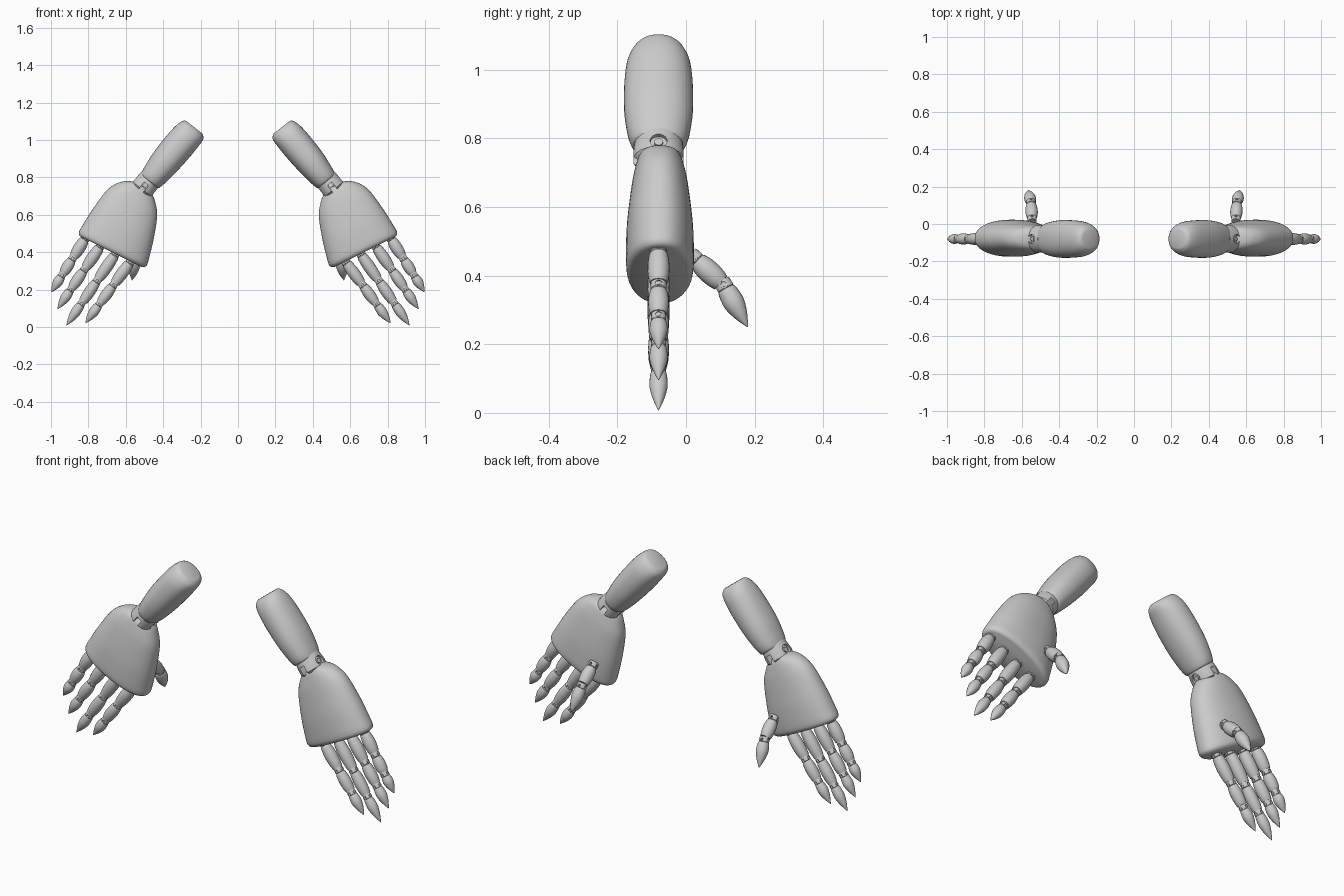
import bpy, bmesh
from math import sin, cos, pi, radians
from mathutils import Matrix, Vector

if "Cube" in bpy.data.objects:
    bpy.data.objects.remove(bpy.data.objects["Cube"])

Y = Vector((0, 1, 0))


def frame(loc, d, a, e):
    # local x = hinge/width, y = depth, z = along the limb
    m = Matrix((a, e, d)).transposed().to_4x4()
    m.translation = Vector(loc)
    return m


def flat_frame(x, z, y, d):
    d = Vector(d).normalized()
    return frame((x, y, z), d, Vector((-d.z, 0, d.x)), Y)


def make(name, bm):
    bmesh.ops.recalc_face_normals(bm, faces=bm.faces)
    me = bpy.data.meshes.new(name)
    bm.to_mesh(me)
    bm.free()
    ob = bpy.data.objects.new(name, me)
    bpy.context.collection.objects.link(ob)
    return ob


def finish(ob):
    # smooth shading with crisp edges, mirrored to the other hand
    for p in ob.data.polygons:
        p.use_smooth = True
    ob.data.set_sharp_from_angle(angle=radians(38))
    ob.modifiers.new("mirror", 'MIRROR').use_clip = False
    return ob


def catmull(secs, n=4):
    out = []
    for i in range(len(secs) - 1):
        p0, p1, p2 = secs[max(i - 1, 0)], secs[i], secs[i + 1]
        p3 = secs[min(i + 2, len(secs) - 1)]
        for k in range(n):
            u = k / n
            out.append([0.5 * (2 * b + (c - a) * u + (2 * a - 5 * b + 4 * c - d) * u * u
                               + (3 * b - a - 3 * c + d) * u ** 3)
                        for a, b, c, d in zip(p0, p1, p2, p3)])
    return out + [secs[-1]]


def loft(name, m, secs, sides=32, power=1.0, smooth=True):
    # sections: (distance, min side, max side, half depth)
    bm = bmesh.new()
    rings = []
    for t, lo, hi, h in (catmull(secs) if smooth else secs):
        ring = []
        for i in range(sides):
            c, s = cos(2 * pi * i / sides), sin(2 * pi * i / sides)
            c = abs(c) ** power * (1 if c > 0 else -1)
            s = abs(s) ** power * (1 if s > 0 else -1)
            ring.append(bm.verts.new(m @ Vector(((lo + hi) / 2 + c * (hi - lo) / 2, s * h, t))))
        rings.append(ring)
    for r, q in zip(rings, rings[1:]):
        for i in range(sides):
            j = (i + 1) % sides
            bm.faces.new((r[i], r[j], q[j], q[i]))
    bm.faces.new(rings[0])
    bm.faces.new(rings[-1])
    return make(name, bm)


def add_cyl(bm, m, x, r, length):
    mat = m @ Matrix.Translation((x, 0, 0)) @ Matrix.Rotation(pi / 2, 4, 'Y')
    bmesh.ops.create_cone(bm, cap_ends=True, segments=20, radius1=r, radius2=r,
                          depth=length, matrix=mat)


def joint(name, m, w, h, up, down, slot, hole):
    # forked collar with a slot and pin recesses
    collar = loft(name + "_collar", m, [(-up, -w * .9, w * .9, h * .92), (0, -w, w, h),
                                        (down * .7, -w, w, h), (down, -w * .88, w * .88, h * .85)],
                  24, smooth=False)
    bm = bmesh.new()
    z0, z1 = -hole * .6, down * 2
    box = m @ Matrix.Translation((0, 0, (z0 + z1) / 2)) @ Matrix.Diagonal((slot, h * 3, z1 - z0, 1))
    bmesh.ops.create_cube(bm, size=1, matrix=box)
    for s in (-1, 1):
        add_cyl(bm, m, s * w, hole, w * .5)
    cutter = make("cutter", bm)
    cutter.hide_render = True
    mod = collar.modifiers.new("cut", 'BOOLEAN')
    mod.object, mod.operation, mod.solver = cutter, 'DIFFERENCE', 'EXACT'
    bpy.context.view_layer.objects.active = collar
    bpy.ops.object.modifier_apply(modifier="cut")
    bpy.data.objects.remove(cutter)
    finish(collar)
    # tongue and hinge pin
    bm = bmesh.new()
    add_cyl(bm, m, 0, hole * 1.1, slot * .8)
    add_cyl(bm, m, 0, hole * .5, w * 1.75)
    tongue = m @ Matrix.Translation((0, 0, down * .75)) @ Matrix.Diagonal(
        (slot * .8, hole * 2, down * 1.5, 1))
    bmesh.ops.create_cube(bm, size=1, matrix=tongue)
    finish(make(name + "_pin", bm))


def phalanx(name, m, L, r):
    g = .011
    finish(loft(name, m, [(g, -r * .72, r * .72, r * .72), (g + .008, -r * .86, r * .86, r * .86),
                          (L * .42, -r, r, r), (L * .7, -r * .95, r * .95, r * .95),
                          (L - .014, -r * .8, r * .8, r * .8)], 20))


def fingertip(name, m, L, r):
    finish(loft(name, m, [(.010, -r * .72, r * .72, r * .72), (.018, -r * .86, r * .86, r * .86),
                          (L * .4, -r * .95, r * .95, r * .95), (L * .65, -r * .7, r * .7, r * .7),
                          (L * .86, -r * .33, r * .33, r * .33), (L, -.001, .001, .001)], 20))


# forearm
arm_d = Vector((.62, 0, -.785)).normalized()
finish(loft("forearm", flat_frame(.2326, 1.067, -.08, arm_d), [
    (0, -.052, .054, .05), (.006, -.064, .066, .06), (.025, -.077, .077, .077),
    (.07, -.079, .086, .093), (.15, -.078, .09, .10), (.25, -.071, .088, .10),
    (.33, -.061, .079, .09), (.368, -.053, .072, .079), (.376, -.047, .066, .07)], 40, .9))

# wrist
joint("wrist", flat_frame(.499, .754, -.08, arm_d), .067, .075, .05, .032, .03, .025)

# palm
finish(loft("palm", flat_frame(.527, .727, -.076, (.447, 0, -.894)), [
    (-.03, -.03, .055, .045), (-.012, -.072, .093, .06), (.02, -.106, .128, .07),
    (.08, -.146, .159, .082), (.2, -.184, .18, .096), (.29, -.205, .189, .099),
    (.335, -.213, .192, .097), (.352, -.205, .186, .089), (.358, -.194, .176, .08)], 48, .9))

# four fingers: base x, base z, tip x, tip z
fingers = {
    "little_finger": (.815, .475, .997, .187),
    "ring_finger": (.735, .433, .965, .096),
    "middle_finger": (.655, .39, .917, .008),
    "index_finger": (.575, .348, .816, .02),
}
for name, (x0, z0, x1, z1) in fingers.items():
    base, tip = Vector((x0, -.08, z0)), Vector((x1, -.08, z1))
    d, total = (tip - base).normalized(), (tip - base).length
    t = 0
    for i, share in enumerate((.375, .315, .31)):
        p = base + d * t
        m = flat_frame(p.x, p.z, p.y, d)
        r = .032 - .002 * i
        joint(f"{name}_joint_{i+1}", m, r * .8, r * .8, .016, .012, .012, .010)
        (fingertip if i == 2 else phalanx)(f"{name}_part_{i+1}", m, total * share, r)
        t += total * share

# thumb
pts = [Vector(p) for p in ((.545, .025, .45), (.55, .112, .37), (.566, .18, .25))]
for i in range(2):
    v = pts[i + 1] - pts[i]
    d = v.normalized()
    a = (Vector((1, 0, 0)) - d * d.x).normalized()
    m = frame(pts[i], d, a, d.cross(a))
    joint(f"thumb_joint_{i+1}", m, .026, .026, .017, .012, .012, .010)
    (fingertip if i else phalanx)(f"thumb_part_{i+1}", m, v.length, .033)
